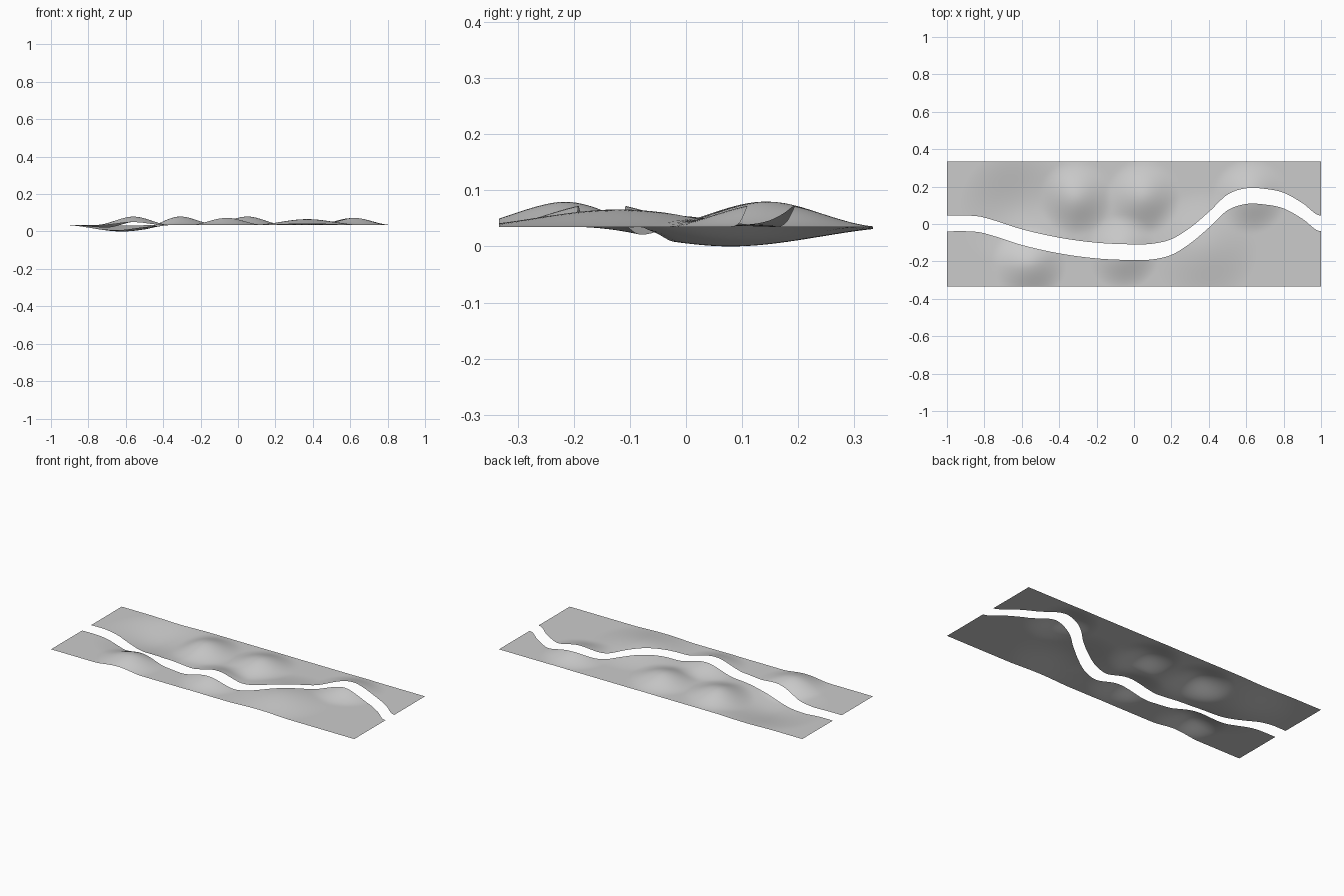
import bpy
import bmesh
import math

cube = bpy.data.objects.get("Cube")
if cube:
    bpy.data.objects.remove(cube, do_unlink=True)

BASE, DEPTH = 0.035, 0.333
COLUMNS, ROWS = 160, 28

# Mounds and hollow: x, y, height, radius
MOUNDS = [
    (-0.56, -0.21, 0.045, 0.20),
    (-0.31, 0.14, 0.045, 0.20),
    (-0.06, -0.15, 0.042, 0.20),
    (0.05, 0.145, 0.045, 0.20),
    (0.62, 0.15, 0.042, 0.20),
    (0.37, -0.12, 0.031, 0.30),
    (-0.62, 0.08, -0.035, 0.32),
]

# Winding channel: x, y of its centre line
CHANNEL = [
    (-1.0, 0.003), (-0.84, 0.0), (-0.75, -0.022), (-0.6, -0.07),
    (-0.4, -0.115), (-0.2, -0.142), (0.0, -0.151), (0.1, -0.147),
    (0.2, -0.123), (0.3, -0.062), (0.4, 0.022), (0.5, 0.115),
    (0.6, 0.149), (0.7, 0.146), (0.8, 0.125), (0.9, 0.07), (1.0, 0.003),
]


def height(x, y):
    z = BASE
    for cx, cy, h, r in MOUNDS:
        t = max(0, 1 - math.hypot(x - cx, y - cy) / r)
        z += h * t * t * (3 - 2 * t)
    return z


def slope(i):
    a, b = CHANNEL[max(i - 1, 0)], CHANNEL[min(i + 1, len(CHANNEL) - 1)]
    return 0 if i in (0, len(CHANNEL) - 1) else (b[1] - a[1]) / (b[0] - a[0])


def channel_y(x):
    # Smooth cubic through the centre points
    i = 0
    while i < len(CHANNEL) - 2 and x > CHANNEL[i + 1][0]:
        i += 1
    (xa, ya), (xb, yb) = CHANNEL[i], CHANNEL[i + 1]
    w = xb - xa
    t = (x - xa) / w
    s = t * t * (3 - 2 * t)
    return (ya + (yb - ya) * s + w * slope(i) * t * (1 - t) ** 2
            - w * slope(i + 1) * t * t * (1 - t))


ground = bpy.data.materials.new("ground_grey")
ground.use_nodes = True
ground.diffuse_color = (0.6, 0.6, 0.6, 1)
ground.node_tree.nodes["Principled BSDF"].inputs["Base Color"].default_value = (0.6, 0.6, 0.6, 1)


def bank(name, side):
    # Open sheet from the channel edge to the outer border
    bm = bmesh.new()
    grid = []
    for i in range(COLUMNS + 1):
        x = -1 + 2 * i / COLUMNS
        inner = channel_y(x) + side * 0.042
        ys = [inner + (side * DEPTH - inner) * j / ROWS for j in range(ROWS + 1)]
        grid.append([bm.verts.new((x, y, height(x, y))) for y in ys])
    for a, b in zip(grid, grid[1:]):
        for j in range(ROWS):
            quad = [a[j], b[j], b[j + 1], a[j + 1]]
            face = bm.faces.new(quad if side > 0 else quad[::-1])
            face.smooth = True
    mesh = bpy.data.meshes.new(name)
    bm.to_mesh(mesh)
    bm.free()
    mesh.materials.append(ground)
    bpy.context.collection.objects.link(bpy.data.objects.new(name, mesh))


bank("front_bank", -1)
bank("back_bank", 1)
